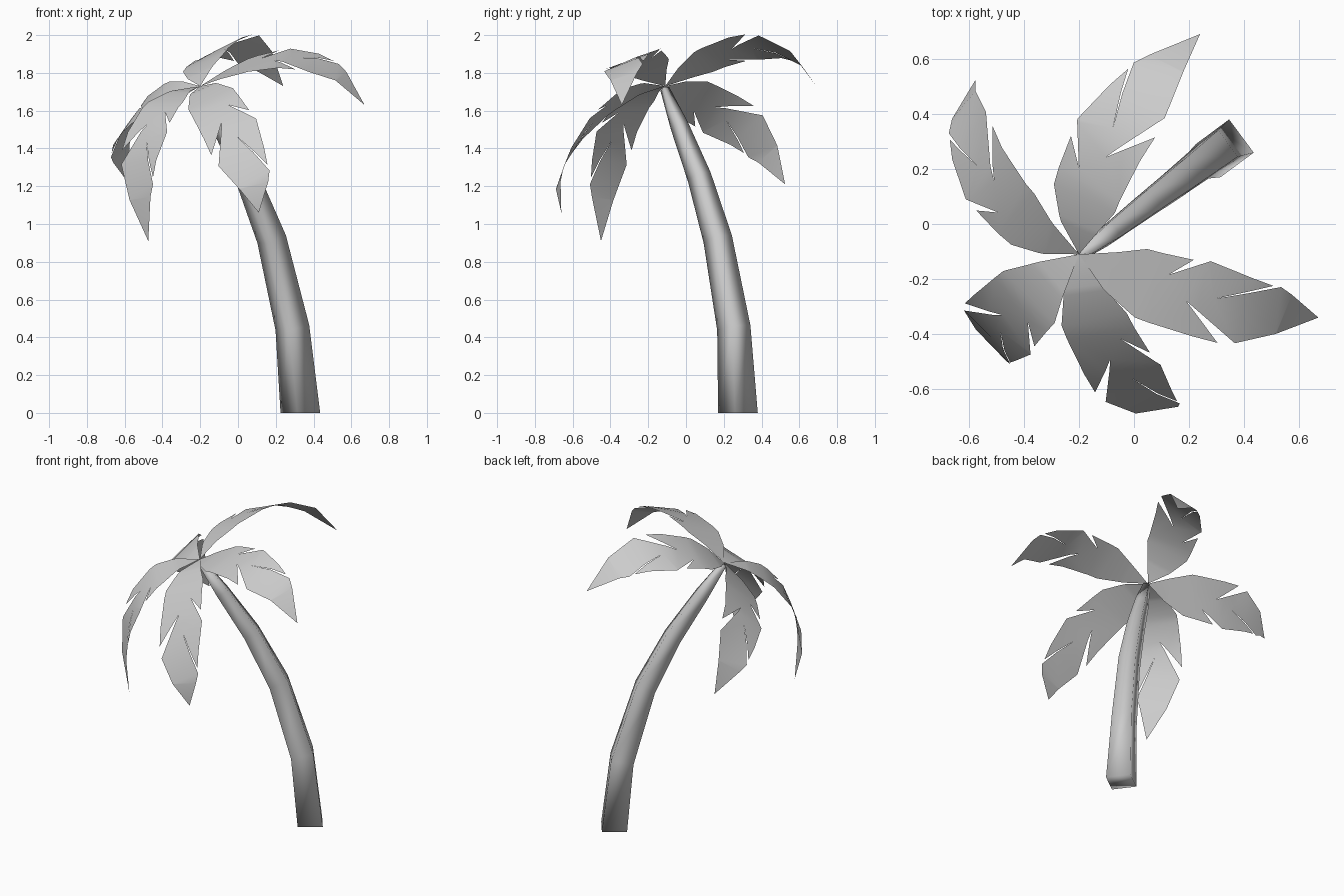
import bpy
import bmesh
import math
from mathutils import Vector, Matrix

cube = bpy.data.objects.get("Cube")
if cube:
    bpy.data.objects.remove(cube, do_unlink=True)

# One plain grey for the whole tree
grey = bpy.data.materials.new("matte_grey")
grey.use_nodes = True
grey.diffuse_color = (0.6, 0.6, 0.6, 1)
grey.node_tree.nodes["Principled BSDF"].inputs["Base Color"].default_value = grey.diffuse_color

UP = Vector((0, 0, 1))
CROWN = Vector((-0.2, -0.11, 1.73))


def finish(bm, name):
    """Turn a bmesh into a named, smooth-shaded object."""
    mesh = bpy.data.meshes.new(name)
    bm.to_mesh(mesh)
    bm.free()
    mesh.materials.append(grey)
    obj = bpy.data.objects.new(name, mesh)
    bpy.context.collection.objects.link(obj)
    bpy.ops.object.select_all(action="DESELECT")
    obj.select_set(True)
    bpy.context.view_layer.objects.active = obj
    bpy.ops.object.shade_smooth_by_angle(angle=math.pi)


def build_trunk():
    """Four-sided tapering trunk swept along a leaning path."""
    rings = [  # centre, half depth along the lean, half width across it
        ((0.33, 0.275, 0.0), 0.075, 0.075),
        ((0.288, 0.253, 0.45), 0.068, 0.06),
        ((0.178, 0.168, 0.92), 0.059, 0.052),
        ((0.047, 0.07, 1.25), 0.049, 0.043),
        ((-0.09, -0.035, 1.52), 0.037, 0.033),
        ((-0.192, -0.112, 1.715), 0.018, 0.018),
    ]
    centres = [Vector(ring[0]) for ring in rings]
    lean = centres[-1] - centres[0]
    lean.z = 0
    lean.normalize()
    side = UP.cross(lean)
    bm = bmesh.new()
    loops = []
    for i, (_, depth, width) in enumerate(rings):
        # The base lies flat, the other rings follow the path
        before, after = centres[max(i - 1, 0)], centres[min(i + 1, len(rings) - 1)]
        tangent = UP if i == 0 else (after - before).normalized()
        ahead = side.cross(tangent)
        loops.append([bm.verts.new(centres[i] + a * depth * ahead + b * width * side)
                      for a, b in ((1, 1), (-1, 1), (-1, -1), (1, -1))])
    for low, high in zip(loops, loops[1:]):
        for k in range(4):
            n = (k + 1) % 4
            bm.faces.new((low[k], low[n], high[n], high[k]))
    bm.faces.new(loops[0])
    bm.faces.new(loops[-1])
    bmesh.ops.recalc_face_normals(bm, faces=bm.faces)
    finish(bm, "trunk")


# Flat frond outline: distance along the rib, offset to its left
FROND_OUTLINE = [
    (0, 0), (0.14, 0.07), (0.27, 0.13), (0.45, 0.14), (0.37, 0.06), (0.51, 0.15),
    (0.75, 0.1), (0.55, 0.01), (0.78, 0.1), (1, 0), (0.83, -0.085), (0.67, -0.145),
    (0.45, -0.02), (0.6, -0.155), (0.28, -0.135), (0.14, -0.075),
]


def rib_point(points, t):
    """Smooth curve through four evenly spaced points."""
    total = Vector()
    last = len(points) - 1
    for i, p in enumerate(points):
        weight = 1.0
        for j in range(len(points)):
            if j != i:
                weight *= (t * last - j) / (i - j)
        total += weight * p
    return total


def build_frond(name, roll, yaw, *rib):
    """Cut the flat frond into bands, then bend it along its rib."""
    points = [CROWN] + [Vector(p) for p in rib]
    outward = points[2] - CROWN
    outward.z = 0
    outward = Matrix.Rotation(math.radians(yaw), 3, UP) @ outward.normalized()
    left = Matrix.Rotation(math.radians(roll), 3, outward) @ UP.cross(outward)

    bm = bmesh.new()
    bm.faces.new([bm.verts.new((t, s, 0)) for t, s in reversed(FROND_OUTLINE)])
    for band in range(1, 6):
        geometry = bm.verts[:] + bm.edges[:] + bm.faces[:]
        bmesh.ops.bisect_plane(bm, geom=geometry, dist=1e-5,
                               plane_co=(band / 6, 0, 0), plane_no=(1, 0, 0))
    bmesh.ops.triangulate(bm, faces=bm.faces[:])
    for v in bm.verts:
        t, s = v.co.x, v.co.y
        tangent = (rib_point(points, t + 0.01) - rib_point(points, t - 0.01)).normalized()
        across = (left - left.dot(tangent) * tangent).normalized()
        v.co = rib_point(points, t) + s * across
    finish(bm, name)


build_trunk()

# Fronds: name, roll that lifts the left edge, yaw of the blade,
# then rib points from the crown to the tip
build_frond("frond_left", 20, 0, (0.08, -0.23, 1.85), (0.4, -0.302, 1.86), (0.67, -0.34, 1.63))
build_frond("frond_back", -25, 0, (-0.165, 0.145, 1.88), (0, 0.45, 1.932), (0.24, 0.69, 1.73))
build_frond("frond_back_right", -45, 0, (-0.445, 0.055, 1.65), (-0.605, 0.31, 1.49), (-0.575, 0.525, 1.21))
build_frond("frond_front_right", 0, 0, (-0.41, -0.295, 1.615), (-0.515, -0.415, 1.33), (-0.475, -0.45, 0.91))
build_frond("frond_front", 25, -13, (-0.12, -0.395, 1.63), (0.03, -0.625, 1.36), (0.11, -0.66, 1.06))
